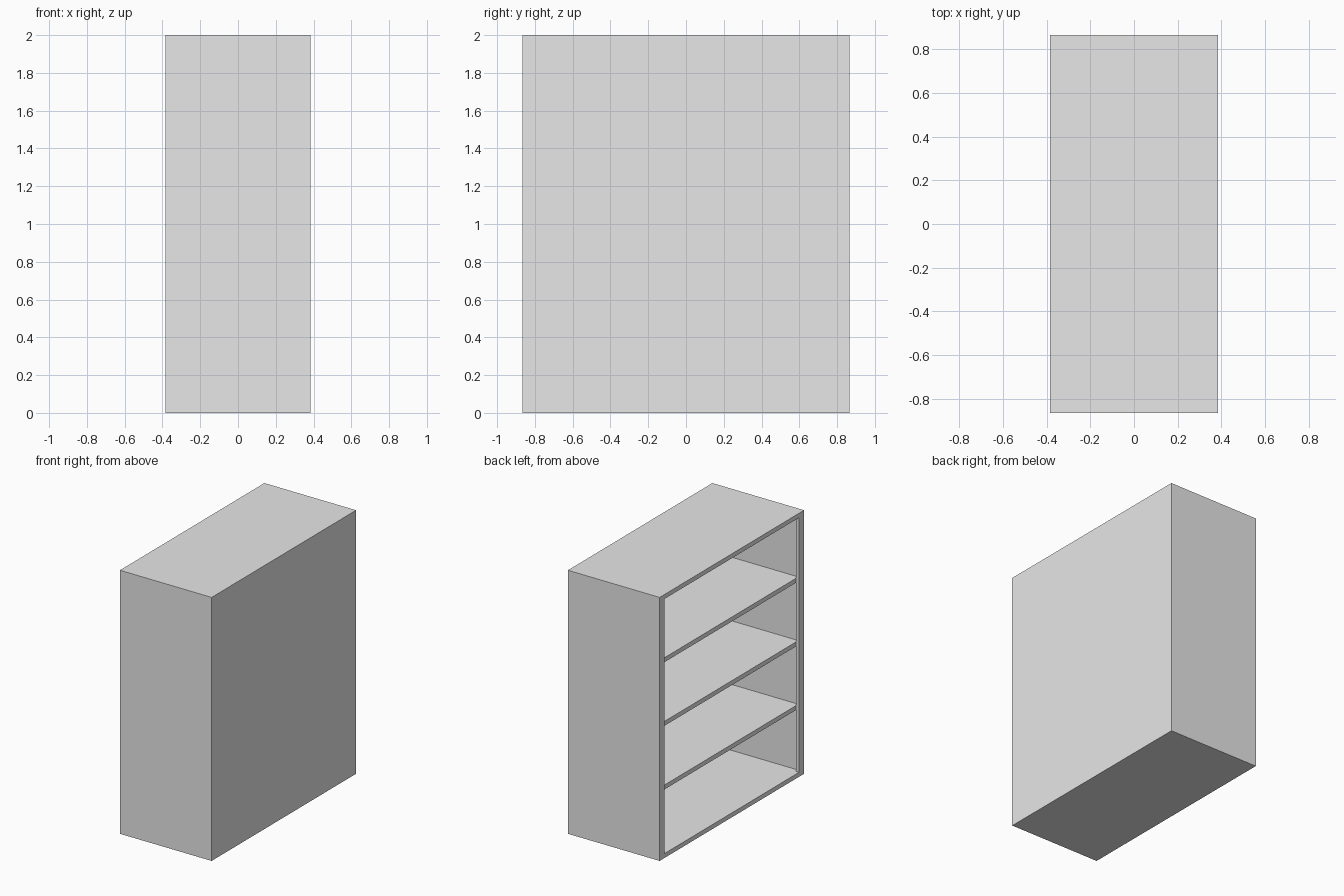
import bpy

cube = bpy.data.objects.get("Cube")
if cube:
    bpy.data.objects.remove(cube, do_unlink=True)

# Overall size and board thicknesses
HX, HY, HEIGHT = 0.385, 0.866, 2.0
BOARD = 0.034
STILE_WIDTH, STILE_DEPTH = 0.06, 0.025
SHELVES = 3

grey = bpy.data.materials.new("light_grey")
grey.use_nodes = True
grey.diffuse_color = (0.8, 0.8, 0.8, 1)
grey.node_tree.nodes["Principled BSDF"].inputs["Base Color"].default_value = (0.8, 0.8, 0.8, 1)


def board(name, low, high):
    """Add a box between two opposite corners."""
    centre = [(a + b) / 2 for a, b in zip(low, high)]
    bpy.ops.mesh.primitive_cube_add(size=1, location=centre)
    obj = bpy.context.object
    obj.name = name
    obj.scale = [b - a for a, b in zip(low, high)]
    bpy.ops.object.transform_apply(location=False, rotation=False, scale=True)
    obj.data.materials.append(grey)
    return obj


# Carcass: floor, top and closed panel; the open side faces -x
inner_y = HY - BOARD
top_z = HEIGHT - BOARD
board("bottom_panel", (-HX, -HY, 0), (HX, HY, BOARD))
board("top_panel", (-HX, -HY, top_z), (HX, HY, HEIGHT))
board("closed_panel", (HX - BOARD, -inner_y, BOARD), (HX, inner_y, top_z))

# End panels, each with a wider stile around the opening
for name, side in (("front", -1), ("back", 1)):
    def span(a, b):
        return sorted((side * a, side * b))

    y0, y1 = span(inner_y, HY)
    board(name + "_end_panel", (-HX, y0, BOARD), (HX, y1, top_z))
    y0, y1 = span(HY - STILE_WIDTH, inner_y)
    board(name + "_stile", (-HX, y0, BOARD), (-HX + STILE_DEPTH, y1, top_z))

# Evenly spaced shelves set behind the stiles
step = (top_z - BOARD) / (SHELVES + 1)
for i in range(1, SHELVES + 1):
    z = BOARD + i * step
    board(f"shelf_{i}", (-HX + STILE_DEPTH, -inner_y, z - BOARD / 2),
          (HX - BOARD, inner_y, z + BOARD / 2))
